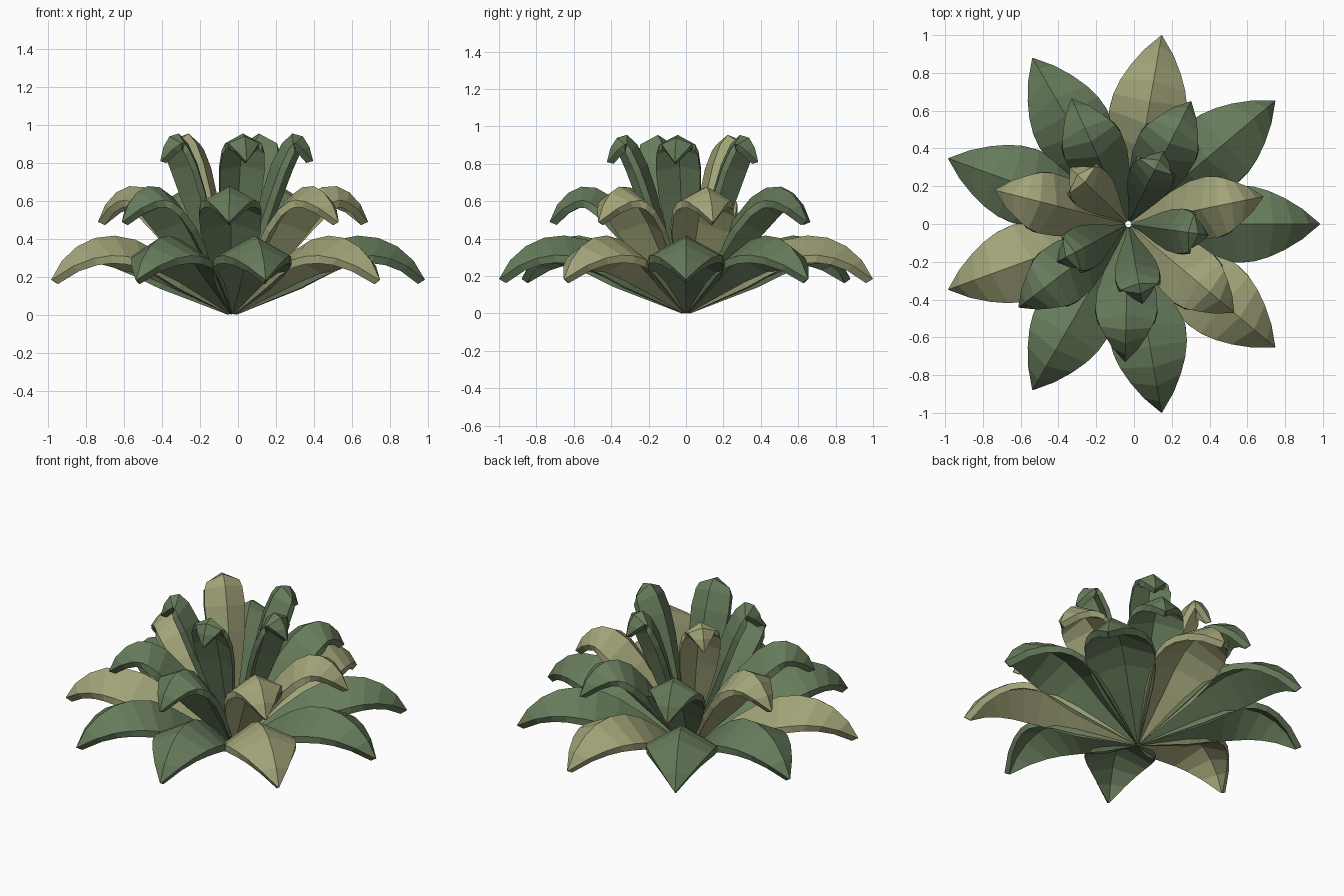
import bpy, math
from mathutils import Vector

if "Cube" in bpy.data.objects:
    bpy.data.objects.remove(bpy.data.objects["Cube"])


def material(name, rgb):
    m = bpy.data.materials.new(name)
    m.diffuse_color = (*rgb, 1)
    m.use_nodes = True
    m.node_tree.nodes["Principled BSDF"].inputs["Base Color"].default_value = m.diffuse_color
    return m


green = material("leaf green", (0.135, 0.2, 0.105))
straw = material("dry straw", (0.36, 0.37, 0.19))
CENTRE = Vector((-0.03, 0, 0))


def leaf(name, rib, half_width, skew, full, thick, angle, mat):
    """Arching pointed leaf, folded down along its midrib, with a thin rim."""
    pts = [Vector((r, 0, z)) for r, z in rib]
    dist = [0]
    for a, b in zip(pts, pts[1:]):
        dist.append(dist[-1] + (b - a).length)
    ca, sa = math.cos(angle), math.sin(angle)
    verts, faces = [], []
    n = len(pts)
    for i, p in enumerate(pts):
        t = dist[i] / dist[-1]
        tan = (pts[min(i + 1, n - 1)] - pts[max(i - 1, 0)]).normalized()
        nor = Vector((-tan.z, 0, tan.x))
        # skew moves the widest point towards the tip, full rounds the outline
        w = half_width * max(0, math.sin(math.pi * t ** skew)) ** full
        w = max(w, 0.01 * (1 - t) + 0.003 * t)
        th = thick * min(1, 0.15 + 3 * t)
        # cross-section ring: top left, ridge, right, then underside back
        for s, d in ((-1, 0), (0, 0), (1, 0), (1, th), (0, th), (-1, th)):
            q = p - nor * (abs(s) * w * 0.55 + d)
            y = s * w
            verts.append(CENTRE + Vector((q.x * ca - y * sa, q.x * sa + y * ca, max(q.z, 0))))
    for i in range(n - 1):
        for k in range(6):
            a, b = i * 6 + k, i * 6 + (k + 1) % 6
            faces.append((a, a + 6, b + 6, b))
    e = (n - 1) * 6
    faces += [(0, 1, 4, 5), (1, 2, 3, 4), (e + 5, e + 4, e + 1, e), (e + 4, e + 3, e + 2, e + 1)]
    me = bpy.data.meshes.new(name)
    me.from_pydata(verts, [], faces)
    me.materials.append(mat)
    ob = bpy.data.objects.new(name, me)
    bpy.context.collection.objects.link(ob)


# midrib profiles (radius, height) of the three tiers
outer = [(.015, .01), (.15, .125), (.28, .235), (.41, .33), (.54, .395), (.66, .417),
         (.77, .405), (.87, .36), (.955, .285), (1.015, .185)]
middle = [(.015, .02), (.10, .19), (.19, .36), (.29, .51), (.39, .62), (.48, .672),
          (.56, .678), (.63, .645), (.69, .58), (.73, .49)]
inner = [(.015, .03), (.06, .25), (.11, .46), (.16, .65), (.21, .80), (.265, .905),
         (.32, .955), (.375, .94), (.41, .885), (.43, .81)]

# name, profile, half width, skew, fullness, thickness, count, first angle, straw leaf of three
tiers = [("outer_leaf", outer, .205, 1.15, .85, .042, 9, 0, 2),
         ("middle_leaf", middle, .165, 1.3, .8, .04, 7, 11.5, 0),
         ("inner_leaf", inner, .12, 1.7, .7, .036, 5, -8, 2)]
for name, rib, hw, skew, full, th, count, start, dry in tiers:
    for i in range(count):
        leaf(f"{name}_{i + 1}", rib, hw, skew, full, th, math.radians(start + 360 * i / count),
             straw if i % 3 == dry else green)
